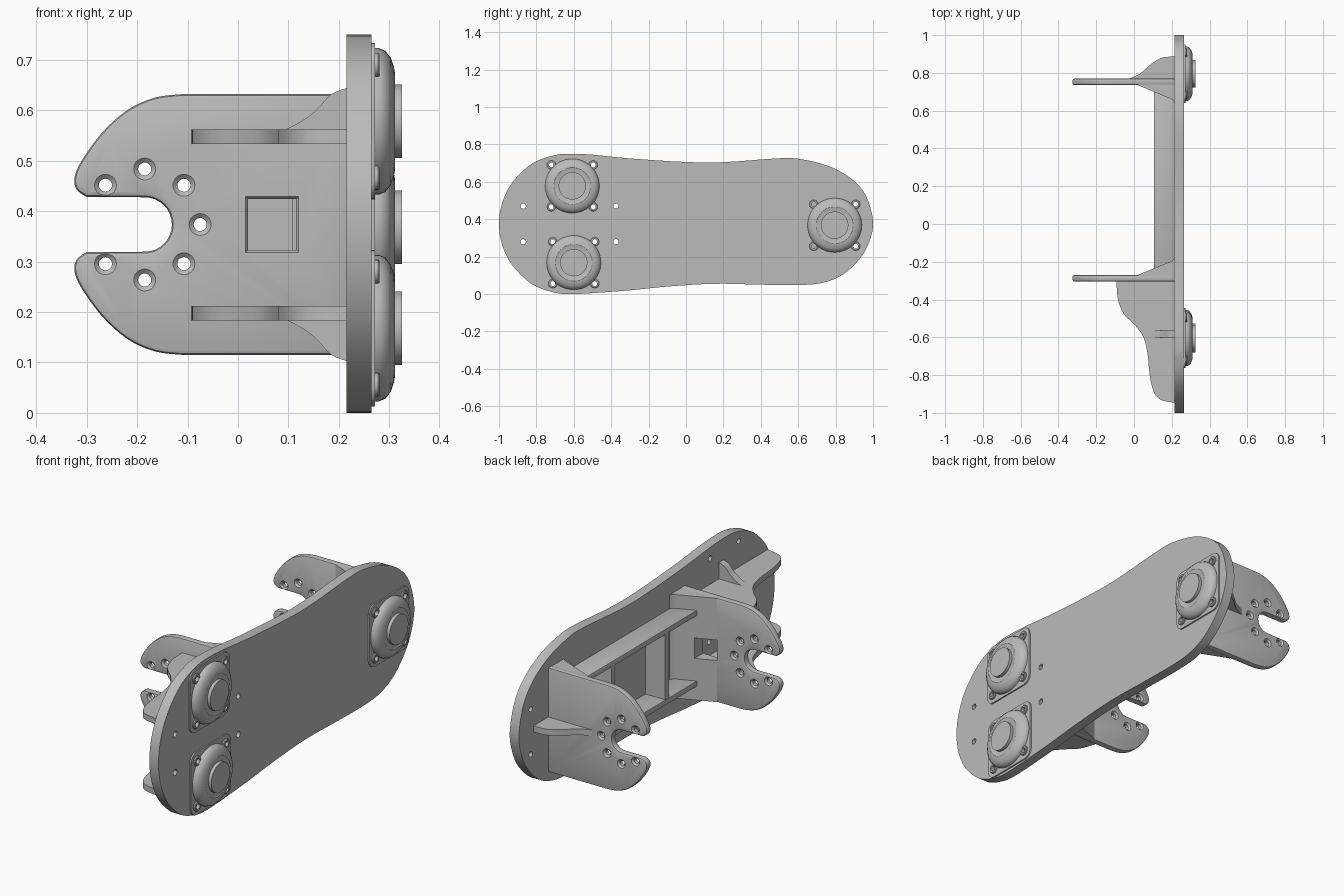
import bpy, bmesh, math
from mathutils import Vector

cube = bpy.data.objects.get("Cube")
if cube:
    bpy.data.objects.remove(cube, do_unlink=True)

steel = bpy.data.materials.new("plain_grey")
steel.use_nodes = True
steel.diffuse_color = (0.5, 0.5, 0.5, 1)
steel.node_tree.nodes["Principled BSDF"].inputs["Base Color"].default_value = (0.5, 0.5, 0.5, 1)

ZC = 0.3735                      # mid height of the brackets
PLATE_IN, PLATE_OUT = 0.215, 0.265


def place(axis, a, b, h):
    return {"x": (h, a, b), "y": (a, h, b), "z": (a, b, h)}[axis]


def stack(name, axis, rings):
    """Solid skinned through a list of (outline, height) sections."""
    bm = bmesh.new()
    loops = [[bm.verts.new(place(axis, a, b, h)) for a, b in pts] for pts, h in rings]
    n = len(loops[0])
    for lo, hi in zip(loops, loops[1:]):
        for i in range(n):
            bm.faces.new((lo[i], lo[(i + 1) % n], hi[(i + 1) % n], hi[i]))
    bm.faces.new(loops[0])
    bm.faces.new(loops[-1])
    bmesh.ops.recalc_face_normals(bm, faces=bm.faces[:])
    mesh = bpy.data.meshes.new(name)
    bm.to_mesh(mesh)
    bm.free()
    mesh.materials.append(steel)
    ob = bpy.data.objects.new(name, mesh)
    bpy.context.collection.objects.link(ob)
    return ob


def prism(name, axis, pts, lo, hi):
    return stack(name, axis, [(pts, lo), (pts, hi)])


def arc(cx, cy, r, start, end, n):
    return [(cx + r * math.cos(math.radians(start + (end - start) * i / n)),
             cy + r * math.sin(math.radians(start + (end - start) * i / n))) for i in range(n + 1)]


def lathe(name, axis, cx, cy, profile, n=32):
    return stack(name, axis, [(arc(cx, cy, r, 0, 360, n)[:-1], h) for h, r in profile])


def smooth_path(pts, closed=False, steps=4):
    """Catmull-Rom curve through the points."""
    n = len(pts)
    at = lambda i: Vector(pts[i % n] if closed else pts[max(0, min(n - 1, i))])
    out = []
    for i in range(n if closed else n - 1):
        p, q, r, s = at(i - 1), at(i), at(i + 1), at(i + 2)
        for k in range(steps):
            t = k / steps
            out.append(tuple(0.5 * (2 * q + (r - p) * t + (2 * p - 5 * q + 4 * r - s) * t * t
                                    + (3 * q - p - 3 * r + s) * t ** 3)))
    return out if closed else out + [tuple(pts[-1])]


def apply(ob, mod):
    bpy.context.view_layer.objects.active = ob
    bpy.ops.object.modifier_apply(modifier=mod.name)


def cut(targets, cutters):
    for c in cutters:
        c.hide_render = True
        for ob in targets:
            mod = ob.modifiers.new("cut", "BOOLEAN")
            mod.operation, mod.solver, mod.object = "DIFFERENCE", "EXACT", c
            apply(ob, mod)
        bpy.data.objects.remove(c, do_unlink=True)


def bevel(ob, width, segments=2):
    mod = ob.modifiers.new("bevel", "BEVEL")
    mod.width, mod.segments, mod.limit_method = width, segments, "ANGLE"
    mod.angle_limit = math.radians(50)
    apply(ob, mod)


# Main side plate
outline = [(-1, .375), (-.985, .48), (-.94, .58), (-.87, .66), (-.8, .71), (-.7, .743),
           (-.62, .75), (-.5, .745), (-.3, .725), (0, .706), (.2, .705), (.5, .726), (.62, .72),
           (.76, .685), (.88, .62), (.96, .53), (1, .39), (.98, .28), (.93, .19), (.84, .105),
           (.73, .06), (.6, .048), (.4, .05), (.15, .055), (-.1, .04), (-.3, .02), (-.5, .005),
           (-.62, 0), (-.7, .007), (-.8, .04), (-.87, .09), (-.94, .17), (-.985, .27)]
plate = prism("side_plate", "x", smooth_path(outline, True), PLATE_IN, PLATE_OUT)
cut([plate], [lathe("bolt_hole", "x", y, z, [(.2, .014), (.28, .014)], 20)
              for y in (-.87, -.375) for z in (.28, .47)])

# Bearing units on the outer face
for i, (y, z) in enumerate([(-.608, .578), (-.6, .168), (.795, .368)], 1):
    half, r = .113, .042
    square = sum([arc(y + sy * half, z + sz * half, r, a, a + 90, 6)
                  for sy, sz, a in ((1, 1, 0), (-1, 1, 90), (-1, -1, 180), (1, -1, 270))], [])
    parts = [plate, prism(f"bearing_flange_{i}", "x", square, .26, .272)]
    corners = [(y + sy * .112, z + sz * .112) for sy in (-1, 1) for sz in (-1, 1)]
    lathe(f"bearing_dome_{i}", "x", y, z,
          [(.262, .145), (.28, .145), (.292, .14), (.303, .126), (.309, .108), (.311, .098),
           (.309, .094), (.309, .06)], 48)
    lathe(f"bearing_shaft_{i}", "x", y, z, [(.3, .073), (.325, .073)], 48)
    for a, b in corners:
        boss = lathe(f"bearing_boss_{i}", "x", a, b, [(.262, .024), (.278, .024), (.281, .021)], 20)
        cut([boss], [lathe("boss_hole", "x", a, b, [(.2, .013), (.29, .013)], 16)])
    cut(parts, [lathe("corner_hole", "x", a, b, [(.2, .013), (.29, .013)], 16) for a, b in corners])

# Slotted brackets, each with a wedge-shaped root on the inner face
upper = [(.23, .632), (-.1, .632)] + smooth_path(
    [(-.11, .632), (-.165, .625), (-.22, .6), (-.27, .555), (-.31, .5), (-.324, .467),
     (-.32, .443), (-.3, .428)]) + arc(-.185, ZC, .054, 90, 0, 8)
profile = upper + [(x, 2 * ZC - z) for x, z in reversed(upper[:-1])]


def bracket(label, y0, y1, side):
    body = prism(f"{label}_bracket", "y", profile, y0, y1)
    bevel(body, .009)
    holes = []
    for k in range(7):
        a = math.radians(-135 + 45 * k)
        holes.append(lathe("pin_hole", "y", -.185 + .11 * math.cos(a), ZC + .11 * math.sin(a),
                           [(y0 - .002, .024), (y0 + .008, .013), (y1 - .008, .013),
                            (y1 + .002, .024)], 20))
    cut([body], holes)
    face, mid = (y1 if side > 0 else y0), (y0 + y1) / 2
    root = [(.02, face), (.185, face + side * .068), (.205, face + side * .078),
            (.216, face + side * .095), (.23, face + side * .095), (.23, mid), (.02, mid)]
    return body, prism(f"{label}_bracket_root", "z", root, 2 * ZC - .63, .63)


front = bracket("front", -.305, -.27, 1)
bracket("rear", .735, .77, -1)

# Square window through the front bracket, with a chamfered rim
box = lambda g: [(.02 - g, .323 - g), (.115 + g, .323 - g), (.115 + g, .424 + g), (.02 - g, .424 + g)]
cut(front, [stack("window", "y", [(box(.007), -.31), (box(.005), -.305), (box(0), -.298), (box(0), -.1)])])

# Horizontal ribs: curved ones ahead of the front bracket, straight ones between brackets
curve = smooth_path([(-.092, -.29), (-.087, -.39), (-.055, -.475), (0, -.53), (.05, -.6), (.072, -.69),
                     (.083, -.8), (.105, -.89), (.145, -.932), (.225, -.947)])
for label, z in (("lower", .183), ("upper", .533)):
    prism(f"{label}_front_rib", "z", curve + [(.225, -.29)], z, z + .029)
    rib = prism(f"{label}_long_rib", "z", [(.105, -.28), (.225, -.28), (.225, .75), (.105, .75)], z, z + .029)
    bevel(rib, .006)

# Upright ribs between the long ribs
for y in (-.02, .4):
    prism("upright_rib", "y", [(.108, .2), (.225, .2), (.225, .545), (.108, .545)], y, y + .03)

# Small gussets above and below the curved ribs
gusset = smooth_path([(.075, .553), (.12, .575), (.155, .6), (.185, .632), (.225, .647)]) + [(.225, .553)]
prism("upper_gusset", "y", gusset, -.6, -.565)
prism("lower_gusset", "y", [(x, 2 * ZC - z) for x, z in gusset], -.6, -.565)

# Single rib behind the rear bracket
rear = smooth_path([(-.03, .768), (.03, .795), (.08, .838), (.125, .87), (.165, .884), (.225, .886)])
prism("rear_rib", "z", rear + [(.225, .76), (-.03, .76)], ZC - .015, ZC + .015)

# Smooth shading with sharp edges kept
bpy.ops.object.select_all(action="DESELECT")
for ob in bpy.context.scene.objects:
    if ob.type == "MESH":
        ob.select_set(True)
        bpy.context.view_layer.objects.active = ob
bpy.ops.object.shade_smooth_by_angle(angle=math.radians(35))
